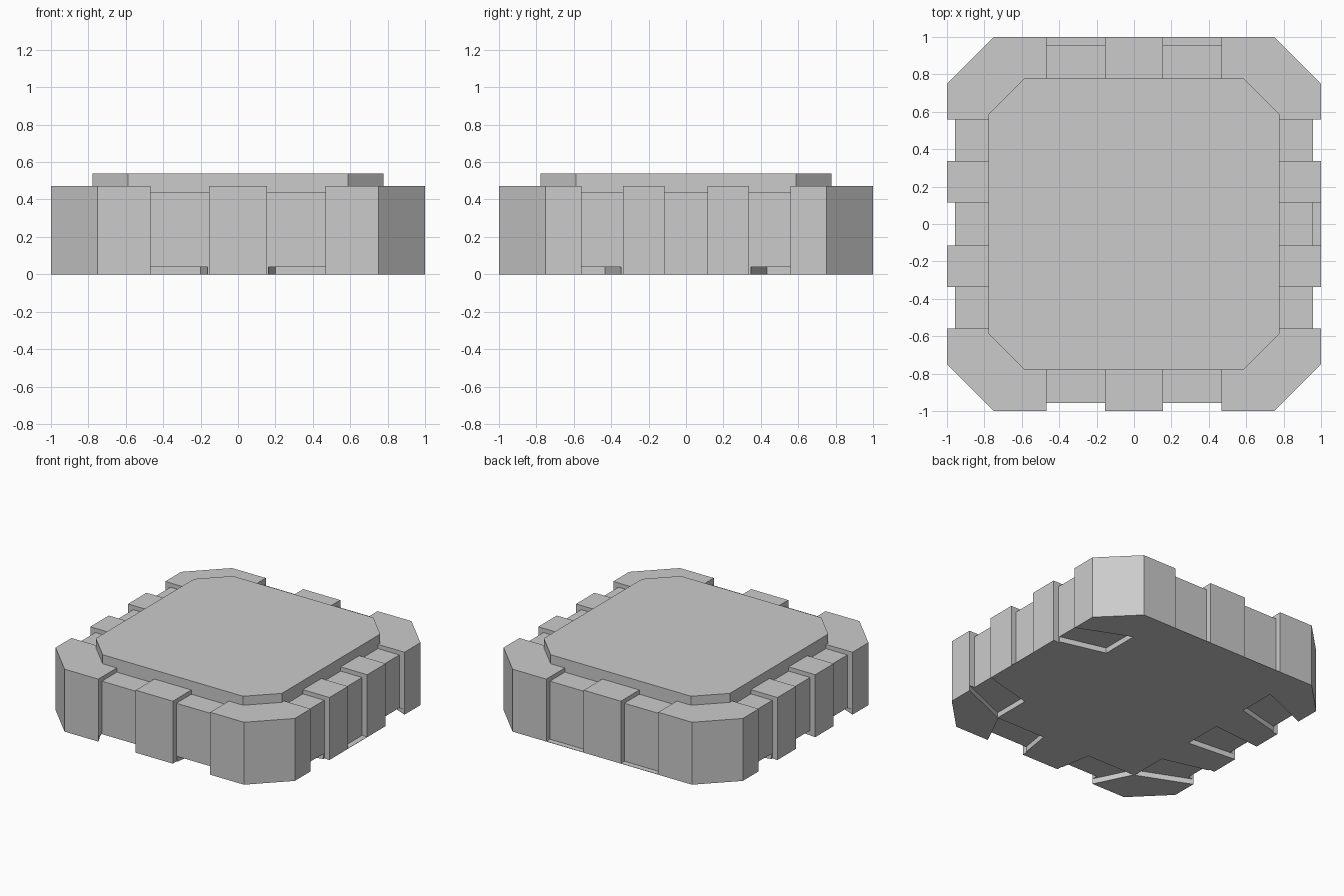
import bpy, bmesh

if "Cube" in bpy.data.objects:
    bpy.data.objects.remove(bpy.data.objects["Cube"])


def prism(name, pts, z0, z1):
    """Extruded polygon between two heights."""
    bm = bmesh.new()
    face = bm.faces.new([bm.verts.new((x, y, z0)) for x, y in pts])
    ext = bmesh.ops.extrude_face_region(bm, geom=[face])["geom"]
    for v in ext:
        if isinstance(v, bmesh.types.BMVert):
            v.co.z = z1
    bmesh.ops.recalc_face_normals(bm, faces=bm.faces)
    mesh = bpy.data.meshes.new(name)
    bm.to_mesh(mesh)
    bm.free()
    ob = bpy.data.objects.new(name, mesh)
    bpy.context.collection.objects.link(ob)
    return ob


def octagon(r, c):
    return [(r, -c), (r, c), (c, r), (-c, r), (-r, c), (-r, -c), (-c, -r), (c, -r)]


# Main slab with chamfered corners
slab = prism("slab_body", octagon(1.0, 0.75), 0, 0.472)


def cut(pts, z0, z1):
    cutter = prism("cutter", pts, z0, z1)
    cutter.hide_render = True
    mod = slab.modifiers.new("cut", 'BOOLEAN')
    mod.operation = 'DIFFERENCE'
    mod.solver = 'EXACT'
    mod.object = cutter
    bpy.context.view_layer.objects.active = slab
    bpy.ops.object.modifier_apply(modifier=mod.name)
    bpy.data.objects.remove(cutter, do_unlink=True)


def slot(place, a, b, depth, open_bottom):
    """Recess between a and b along one side; place maps (out, along) to xy."""
    def rect(r0, r1):
        return [place(r0, a), place(r1, a), place(r1, b), place(r0, b)]
    cut(rect(0.957, 1.1), -0.1 if open_bottom else 0.002, 0.6)   # outer face
    cut(rect(0.74, 1.1), 0.44, 0.6)                              # lowered top
    if open_bottom:                                              # flared underside
        k, e = 1.29, 0.02
        s = 0.29 * e / (1 - depth)
        cut([place(depth, a * k), place(1 + e, a * (1 - s)),
             place(1 + e, b * (1 - s)), place(depth, b * k)], -0.1, 0.04)


sides = {
    "right": lambda r, t: (r, t),
    "left": lambda r, t: (-r, t),
    "front": lambda r, t: (t, -r),
    "back": lambda r, t: (t, r),
}

# Front and back recesses
for side in ("front", "back"):
    for a, b in ((0.155, 0.468), (-0.468, -0.155)):
        slot(sides[side], a, b, 0.725, side == "front")

# Left and right recesses
for side in ("left", "right"):
    for a, b in ((0.336, 0.56), (-0.115, 0.115), (-0.56, -0.336)):
        slot(sides[side], a, b, 0.612, side == "left" or a != -0.115)

# Raised top plate
prism("top_plate", octagon(0.778, 0.587), 0.435, 0.54)
